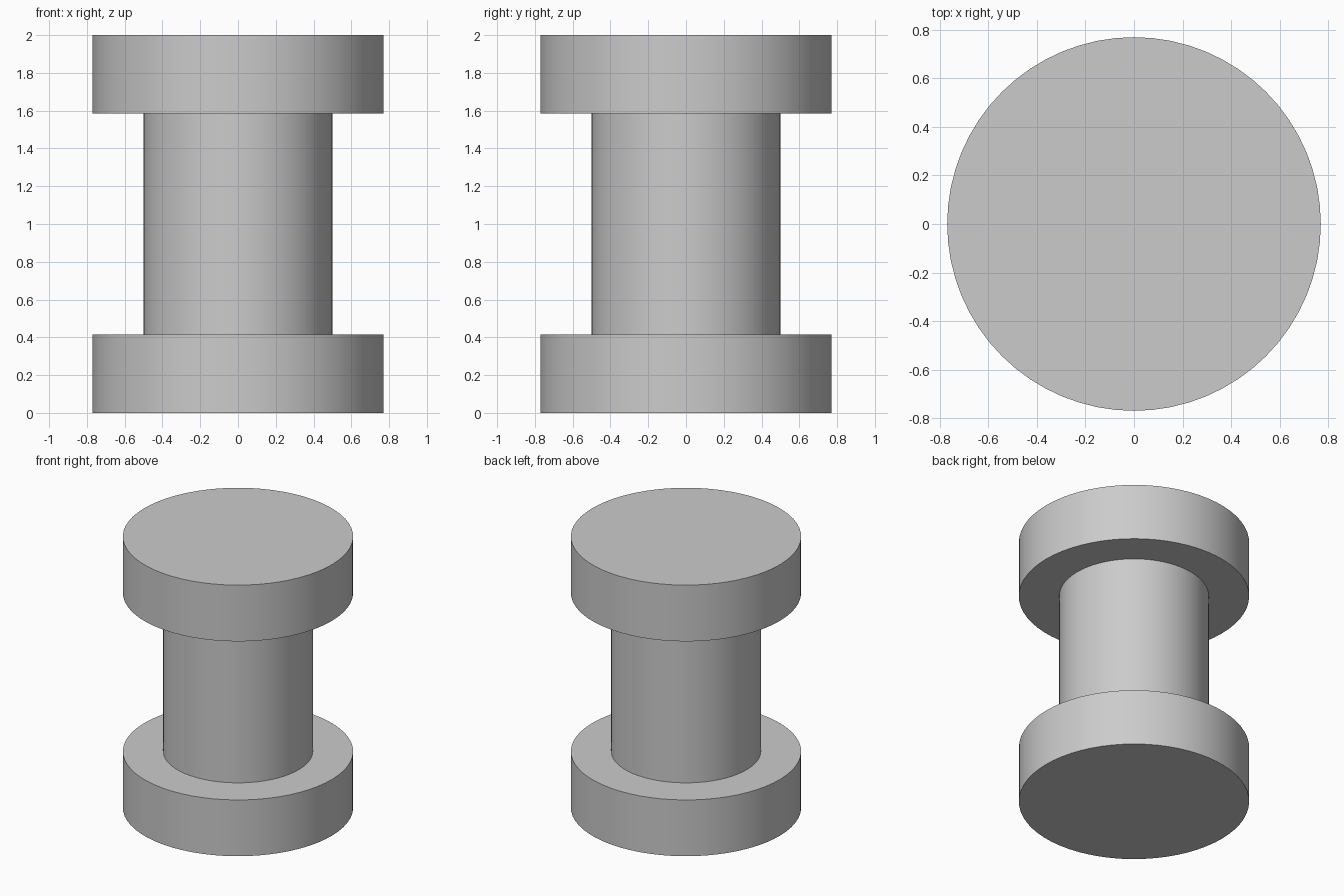
import bpy
import math

if "Cube" in bpy.data.objects:
    bpy.data.objects.remove(bpy.data.objects["Cube"], do_unlink=True)

RADIUS, SHAFT_RADIUS = 0.77, 0.5
HEIGHT, DISC = 2.0, 0.415

# Plain grey for every part
grey = bpy.data.materials.new("plain grey")
grey.use_nodes = True
color = (0.6, 0.6, 0.6, 1)
grey.diffuse_color = color
grey.node_tree.nodes["Principled BSDF"].inputs["Base Color"].default_value = color


def cylinder(name, radius, bottom, top):
    bpy.ops.mesh.primitive_cylinder_add(
        vertices=64, radius=radius, depth=top - bottom,
        location=(0, 0, (bottom + top) / 2))
    obj = bpy.context.object
    obj.name = name
    obj.data.materials.append(grey)
    bpy.ops.object.shade_smooth_by_angle(angle=math.radians(30))


# Two wide end discs joined by a narrower shaft
cylinder("bottom_disc", RADIUS, 0, DISC)
cylinder("shaft", SHAFT_RADIUS, DISC, HEIGHT - DISC)
cylinder("top_disc", RADIUS, HEIGHT - DISC, HEIGHT)
